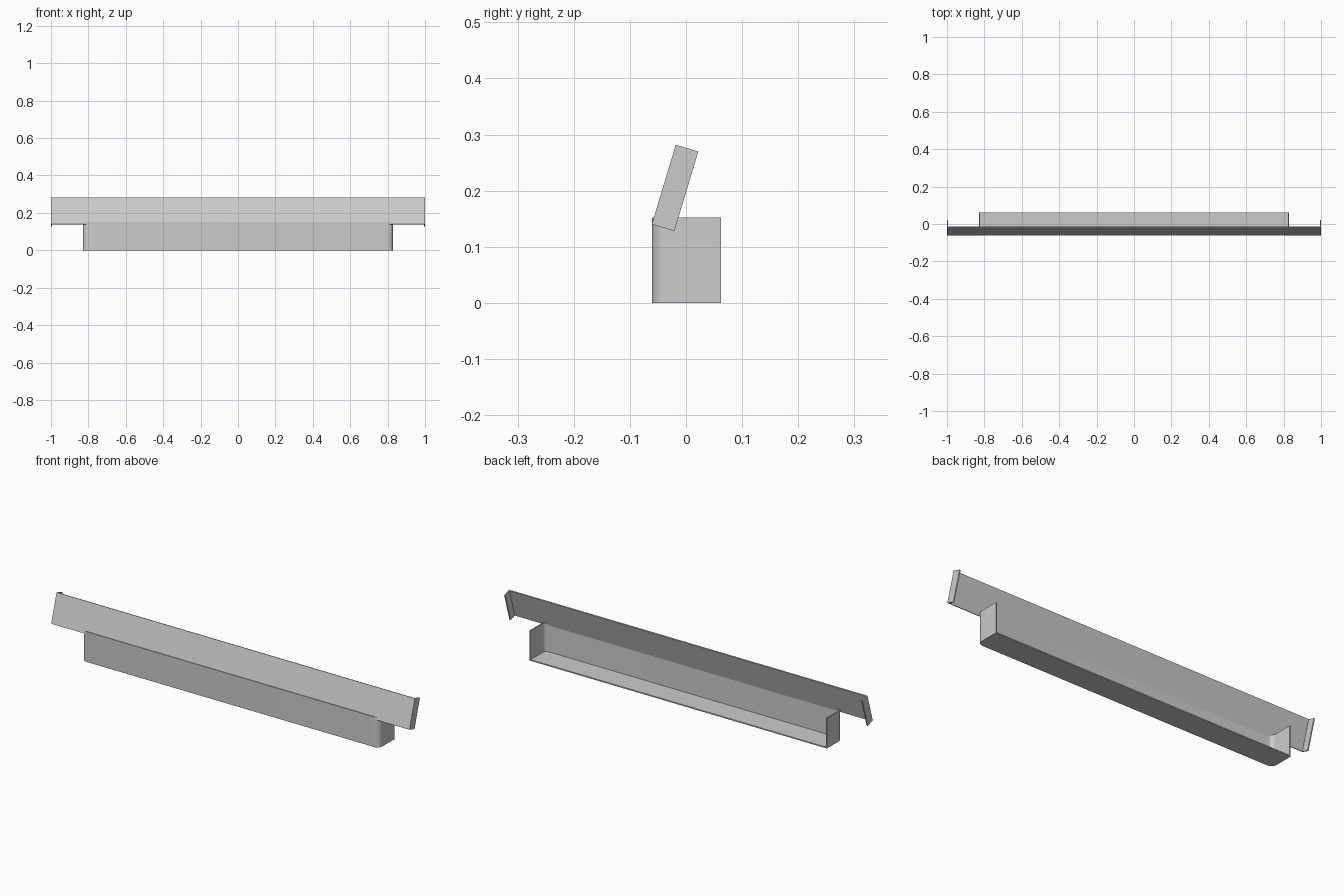
import bpy, bmesh, math

cube = bpy.data.objects.get("Cube")
if cube:
    bpy.data.objects.remove(cube)

GREY = (0.6, 0.6, 0.6, 1)
grey = bpy.data.materials.new("light grey")
grey.use_nodes = True
grey.diffuse_color = GREY
grey.node_tree.nodes["Principled BSDF"].inputs["Base Color"].default_value = GREY


def u_path(half, depth, radius, inset, steps):
    """U-shaped plan outline, open at the back, with its front at y = 0."""
    r = radius - inset
    if radius == 0:
        right = [(half - inset, inset)]
    else:
        right = []
        for i in range(steps + 1):
            a = math.pi / 2 * i / steps
            right.append((half - radius + r * math.cos(a), radius - r * math.sin(a)))
    right.insert(0, (half - inset, depth))
    return right + [(-x, y) for x, y in reversed(right)]


def finish(bm, name, location, tilt):
    bmesh.ops.recalc_face_normals(bm, faces=bm.faces)
    mesh = bpy.data.meshes.new(name)
    bm.to_mesh(mesh)
    bm.free()
    mesh.materials.append(grey)
    obj = bpy.data.objects.new(name, mesh)
    bpy.context.collection.objects.link(obj)
    obj.location = location
    obj.rotation_euler.x = tilt
    bpy.ops.object.select_all(action="DESELECT")
    obj.select_set(True)
    bpy.context.view_layer.objects.active = obj
    bpy.ops.object.shade_smooth_by_angle(angle=math.radians(30))
    return obj


def u_wall(name, half, depth, height, thick, radius, location, tilt=0, steps=8):
    """Thin upright wall following the U outline."""
    bm = bmesh.new()
    outer = u_path(half, depth, radius, 0, steps)
    inner = u_path(half, depth, radius, thick, steps)
    rings = [[bm.verts.new((*p, z)) for p, z in
              ((o, 0), (o, height), (i, height), (i, 0))]
             for o, i in zip(outer, inner)]
    for a, b in zip(rings, rings[1:]):
        for k in range(4):
            n = (k + 1) % 4
            bm.faces.new((a[k], a[n], b[n], b[k]))
    bm.faces.new(rings[0])
    bm.faces.new(rings[-1])
    return finish(bm, name, location, tilt)


def u_floor(name, half, depth, thick, radius, location, steps=8):
    """Floor plate filling the inside of the U outline."""
    bm = bmesh.new()
    verts = [bm.verts.new((*p, 0)) for p in u_path(half, depth, radius, thick, steps)]
    face = bm.faces.new(verts)
    top = bmesh.ops.extrude_face_region(bm, geom=[face])
    moved = [v for v in top["geom"] if isinstance(v, bmesh.types.BMVert)]
    bmesh.ops.translate(bm, verts=moved, vec=(0, 0, thick))
    return finish(bm, name, location, 0)


# Open-backed tray with rounded front corners
FRONT = -0.061
tray = dict(half=0.83, depth=0.123, thick=0.006, radius=0.028,
            location=(0, FRONT, 0))
u_wall("tray_wall", height=0.152, **tray)
u_floor("tray_floor", **tray)

# Leaning front panel with short returns at both ends
u_wall("front_panel", half=1, depth=0.042, height=0.148, thick=0.006, radius=0,
       location=(0, FRONT, 0.14), tilt=-math.radians(16.8))
